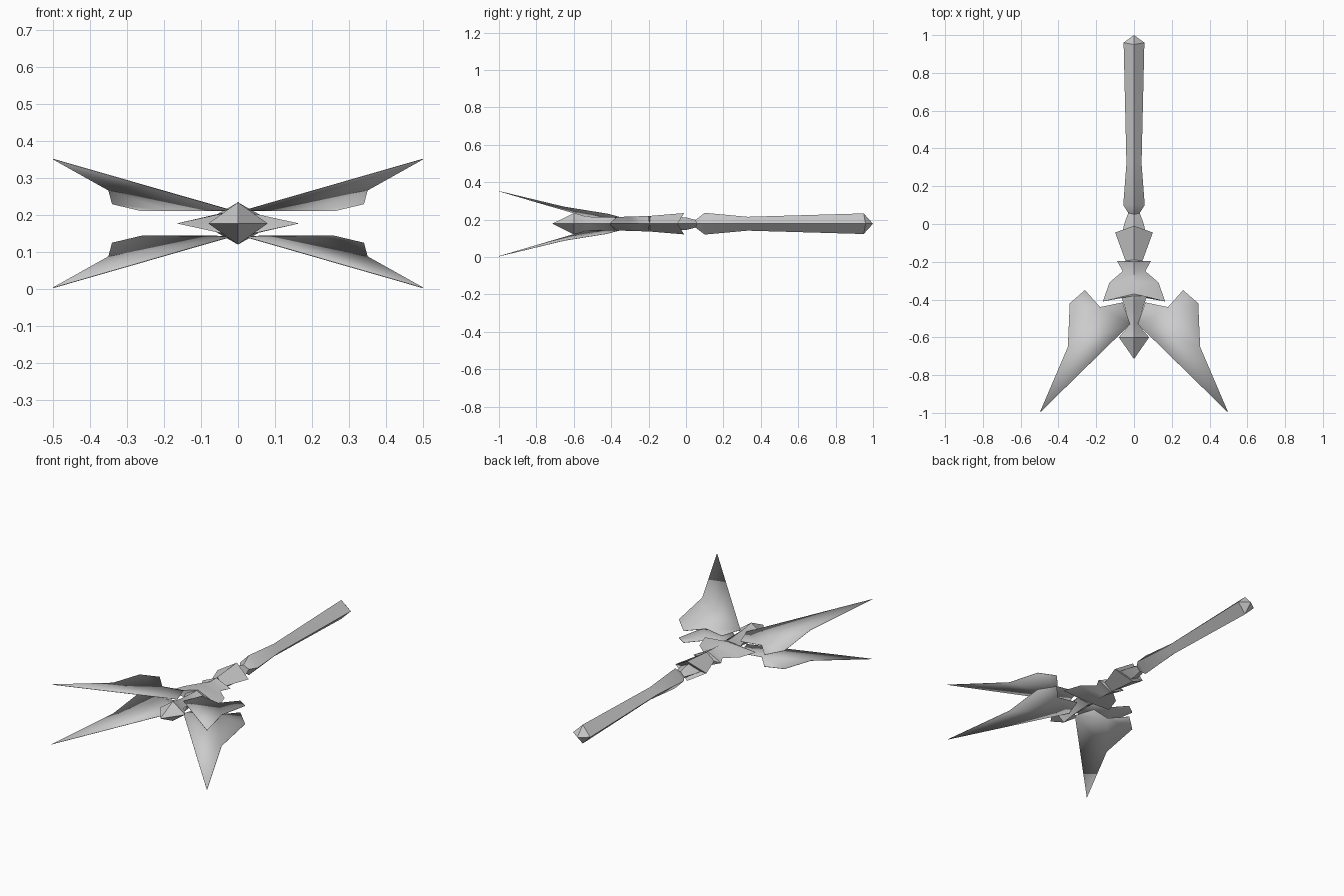
import bpy
import bmesh
from math import radians

if "Cube" in bpy.data.objects:
    bpy.data.objects.remove(bpy.data.objects["Cube"])

MID = 0.178  # height of the long axis

grey = bpy.data.materials.new("plain grey")
grey.use_nodes = True
colour = (0.6, 0.6, 0.6, 1)
grey.diffuse_color = colour
grey.node_tree.nodes["Principled BSDF"].inputs["Base Color"].default_value = colour


def finish(bm, name):
    bmesh.ops.recalc_face_normals(bm, faces=bm.faces)
    mesh = bpy.data.meshes.new(name)
    bm.to_mesh(mesh)
    bm.free()
    mesh.materials.append(grey)
    obj = bpy.data.objects.new(name, mesh)
    bpy.context.collection.objects.link(obj)
    bpy.ops.object.select_all(action="DESELECT")
    obj.select_set(True)
    bpy.context.view_layer.objects.active = obj
    bpy.ops.object.shade_smooth_by_angle(angle=radians(30))
    return obj


def diamond_loft(name, rows, first_tip, last_tip):
    """Rows hold edge x, edge y, ridge y, ridge height; both ends close on a tip."""
    bm = bmesh.new()
    rings = []
    for x, y, ridge_y, h in rows:
        corners = ((x, y, MID), (0, ridge_y, MID + h), (-x, y, MID), (0, ridge_y, MID - h))
        rings.append([bm.verts.new(c) for c in corners])
    for a, b in zip(rings, rings[1:]):
        for i in range(4):
            j = (i + 1) % 4
            bm.faces.new((a[i], a[j], b[j], b[i]))
    for ring, tip_y in ((rings[0], first_tip), (rings[-1], last_tip)):
        tip = bm.verts.new((0, tip_y, MID))
        for i in range(4):
            bm.faces.new((ring[i], ring[(i + 1) % 4], tip))
    return finish(bm, name)


# Long faceted handle with a pointed pommel
diamond_loft("handle", [
    (0.028, 0.055, 0.05, 0.02), (0.057, 0.10, 0.10, 0.058),
    (0.04, 0.32, 0.33, 0.037), (0.055, 0.96, 0.95, 0.055)], 0.05, 1.0)

# Short neck joining handle and head
diamond_loft("neck", [
    (0.062, -0.05, -0.05, 0.036), (0.052, 0.0, 0.0, 0.034),
    (0.03, 0.06, 0.06, 0.018)], -0.06, 0.065)

# Ridged head with side spurs, flanks and a pointed front
diamond_loft("head", [
    (0.10, -0.045, -0.01, 0.057), (0.045, -0.195, -0.19, 0.042),
    (0.09, -0.195, -0.20, 0.041), (0.06, -0.25, -0.25, 0.04),
    (0.13, -0.31, -0.31, 0.038), (0.165, -0.41, -0.37, 0.036),
    (0.07, -0.38, -0.38, 0.036), (0.055, -0.42, -0.42, 0.037),
    (0.022, -0.53, -0.53, 0.045), (0.08, -0.60, -0.60, 0.057)], -0.05, -0.715)

# Four thin swept blades, mirrored left to right and top to bottom
BLADE = [(0.02, -0.53, 0.036), (0.06, -0.415, 0.034), (0.18, -0.44, 0.034),
         (0.26, -0.35, 0.034), (0.34, -0.42, 0.053), (0.35, -0.65, 0.09),
         (0.50, -1.0, 0.174)]
for side, sx in (("left", 1), ("right", -1)):
    for level, sz in (("upper", 1), ("lower", -1)):
        bm = bmesh.new()
        v = [bm.verts.new((sx * x, y, MID + sz * h)) for x, y, h in BLADE]
        for tri in ((0, 1, 2), (0, 2, 5), (2, 4, 5), (2, 3, 4), (0, 5, 6)):
            bm.faces.new([v[i] for i in tri])
        blade = finish(bm, f"{level}_{side}_blade")
        thick = blade.modifiers.new("thickness", "SOLIDIFY")
        thick.thickness = 0.002
        thick.offset = 0
